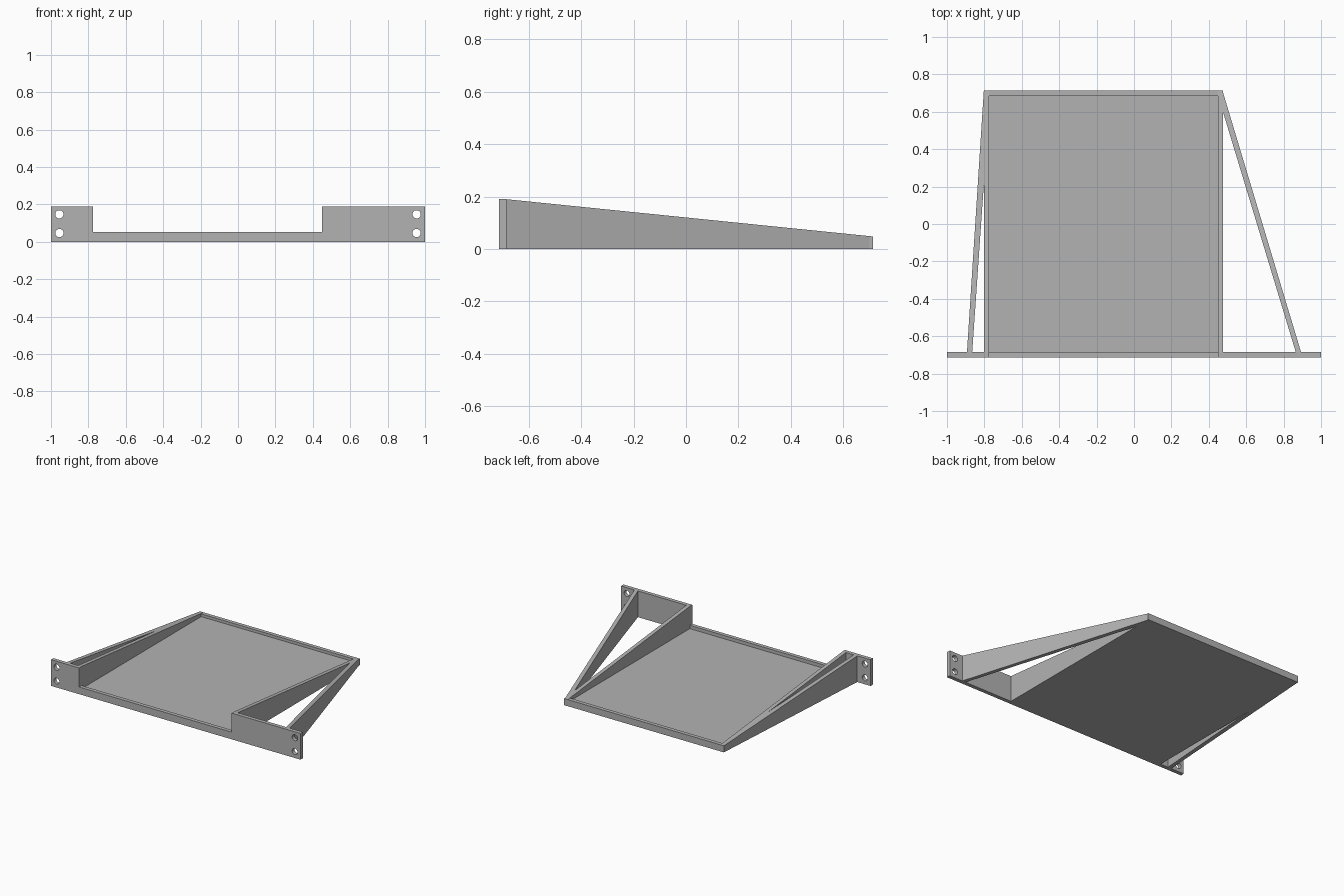
import bpy, bmesh

cube = bpy.data.objects.get("Cube")
if cube:
    bpy.data.objects.remove(cube, do_unlink=True)

grey = bpy.data.materials.new("plain grey")
grey.use_nodes = True
colour = (0.45, 0.45, 0.45, 1)
grey.diffuse_color = colour
grey.node_tree.nodes["Principled BSDF"].inputs["Base Color"].default_value = colour

FRONT, BACK = -0.713, 0.713       # overall depth
T = 0.028                         # sheet thickness
X0, X1 = -0.803, 0.477            # tray outer sides
HIGH, LOW = 0.19, 0.048           # bracket and rim heights
INNER = FRONT + T                 # rear face of the front plate


def slope(y):
    """Height of the sloping side walls and braces at depth y."""
    return HIGH + (LOW - HIGH) * (y - INNER) / (BACK - INNER)


def finish(name, bm):
    bmesh.ops.recalc_face_normals(bm, faces=bm.faces)
    mesh = bpy.data.meshes.new(name)
    bm.to_mesh(mesh)
    bm.free()
    mesh.materials.append(grey)
    obj = bpy.data.objects.new(name, mesh)
    bpy.context.collection.objects.link(obj)
    return obj


def prism(name, low, high):
    """Solid between two matching outlines."""
    bm = bmesh.new()
    a = [bm.verts.new(p) for p in low]
    b = [bm.verts.new(p) for p in high]
    bm.faces.new(a)
    bm.faces.new(b)
    for i in range(len(a)):
        j = (i + 1) % len(a)
        bm.faces.new((a[i], a[j], b[j], b[i]))
    return finish(name, bm)


def upright(name, plan, top):
    return prism(name, [(x, y, 0) for x, y in plan],
                 [(x, y, top(y)) for x, y in plan])


def rect(x0, x1, y0, y1):
    return [(x0, y0), (x1, y0), (x1, y1), (x0, y1)]


# Tray: floor, rear rim and sloping sides
upright("tray_floor", rect(X0 + T, X1 - T, INNER, BACK - T), lambda y: T)
upright("rear_rim", rect(X0 + T, X1 - T, BACK - T, BACK), lambda y: LOW)
upright("right_side_wall", rect(X0, X0 + T, INNER, BACK), slope)
upright("left_side_wall", rect(X1 - T, X1, INNER, BACK), slope)

# Diagonal braces from the ears to the tray sides
upright("right_brace", [(-0.893, INNER), (-0.865, INNER), (X0, 0.21), (X0, BACK)], slope)
upright("left_brace", [(0.865, INNER), (0.893, INNER), (X1, 0.70), (X1, 0.595)], slope)

# Front plate with a lowered middle
RIM = 0.052
outline = [(-1, 0), (1, 0), (1, HIGH), (X1 - T, HIGH), (X1 - T, RIM),
           (X0 + T, RIM), (X0 + T, HIGH), (-1, HIGH)]
plate = prism("front_plate", [(x, FRONT, z) for x, z in outline],
              [(x, INNER, z) for x, z in outline])

# Screw holes through both ears
for x in (-0.955, 0.955):
    for z in (0.047, 0.147):
        bpy.ops.mesh.primitive_cylinder_add(vertices=32, radius=0.022, depth=0.2,
                                            location=(x, FRONT, z), rotation=(1.5708, 0, 0))
        cutter = bpy.context.object
        cutter.name = "hole_cutter"
        cutter.hide_render = True
        cutter.data.materials.append(grey)
        cut = plate.modifiers.new("screw_hole", 'BOOLEAN')
        cut.object, cut.operation, cut.solver = cutter, 'DIFFERENCE', 'EXACT'
        bpy.ops.object.select_all(action='DESELECT')
        plate.select_set(True)
        bpy.context.view_layer.objects.active = plate
        bpy.ops.object.modifier_apply(modifier=cut.name)
        bpy.data.objects.remove(cutter, do_unlink=True)
bpy.ops.object.shade_smooth_by_angle()
